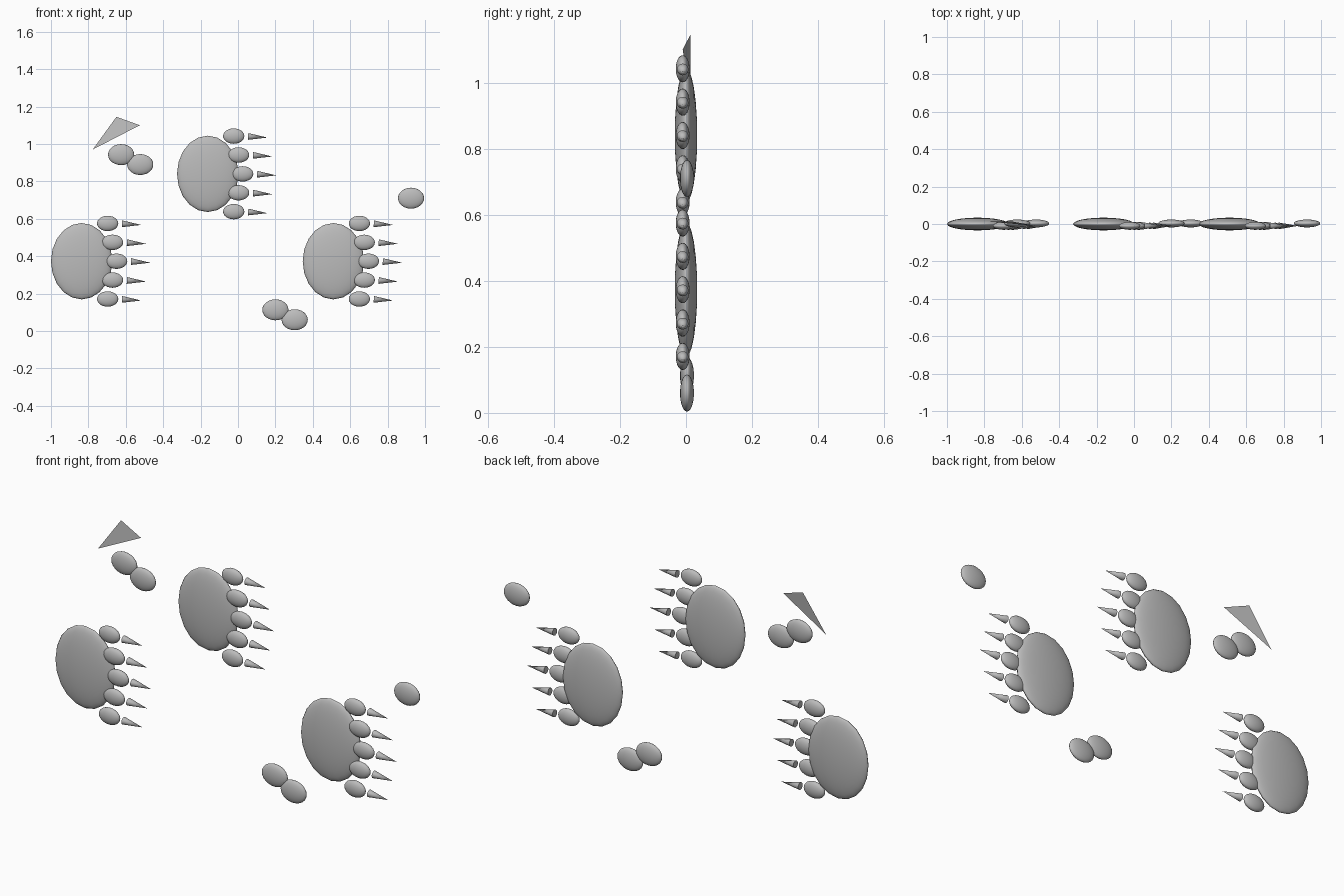
import bpy
import math
from mathutils import Vector

cube = bpy.data.objects.get("Cube")
if cube:
    bpy.data.objects.remove(cube, do_unlink=True)

GRAY = (0.5, 0.5, 0.5, 1.0)
gray = bpy.data.materials.new("plain gray")
gray.use_nodes = True
gray.diffuse_color = GRAY
gray.node_tree.nodes["Principled BSDF"].inputs["Base Color"].default_value = GRAY


def finish(name):
    obj = bpy.context.object
    obj.name = name
    obj.data.materials.append(gray)
    return obj


def oval(name, center, radii, segments, rings):
    """Flattened smooth ellipsoid with its poles facing front and back."""
    bpy.ops.mesh.primitive_uv_sphere_add(
        segments=segments, ring_count=rings, radius=1,
        location=center, rotation=(math.pi / 2, 0, 0))
    obj = finish(name)
    rx, ry, rz = radii
    obj.scale = (rx, rz, ry)
    bpy.ops.object.shade_smooth()


def claw(name, base, tip):
    """Slim cone running from base to tip."""
    base, tip = Vector(base), Vector(tip)
    axis = tip - base
    bpy.ops.mesh.primitive_cone_add(
        vertices=12, radius1=0.018, radius2=0, depth=axis.length,
        location=(base + tip) / 2,
        rotation=axis.to_track_quat('Z', 'Y').to_euler())
    finish(name)
    bpy.ops.object.shade_smooth_by_angle(angle=math.radians(40))


# Paw prints: one large pad, five toes in an arc, a claw beyond each toe
TOE_REACH = {0: 0.187, 1: 0.165, 2: 0.139}
paws = {"left_paw": (0.51, 0.373), "middle_paw": (-0.162, 0.84),
        "right_paw": (-0.836, 0.373)}
for paw, (x, z) in paws.items():
    oval(paw + "_pad", (x, 0, z), (0.164, 0.034, 0.204), 20, 12)
    for i in range(-2, 3):
        tx = x + TOE_REACH[abs(i)]
        tz = z + 0.101 * i
        oval(f"{paw}_toe_{i + 3}", (tx, -0.01, tz), (0.057, 0.021, 0.041), 24, 14)
        claw(f"{paw}_claw_{i + 3}", (tx + 0.077, -0.01, tz - 0.002),
             (tx + 0.18, -0.01, tz - 0.008))

# Loose pebbles around the paws
pebbles = [(-0.625, 0.943), (-0.523, 0.89), (0.2, 0.113), (0.303, 0.06), (0.925, 0.71)]
for n, (x, z) in enumerate(pebbles, 1):
    oval(f"pebble_{n}", (x, 0.003, z), (0.07, 0.021, 0.056), 24, 14)

# Thin triangular shard
mesh = bpy.data.meshes.new("shard")
mesh.from_pydata([(-0.777, 0.013, 0.97), (-0.525, -0.01, 1.1), (-0.65, 0.013, 1.145)],
                 [], [(0, 1, 2)])
mesh.materials.append(gray)
shard = bpy.data.objects.new("shard", mesh)
bpy.context.collection.objects.link(shard)
